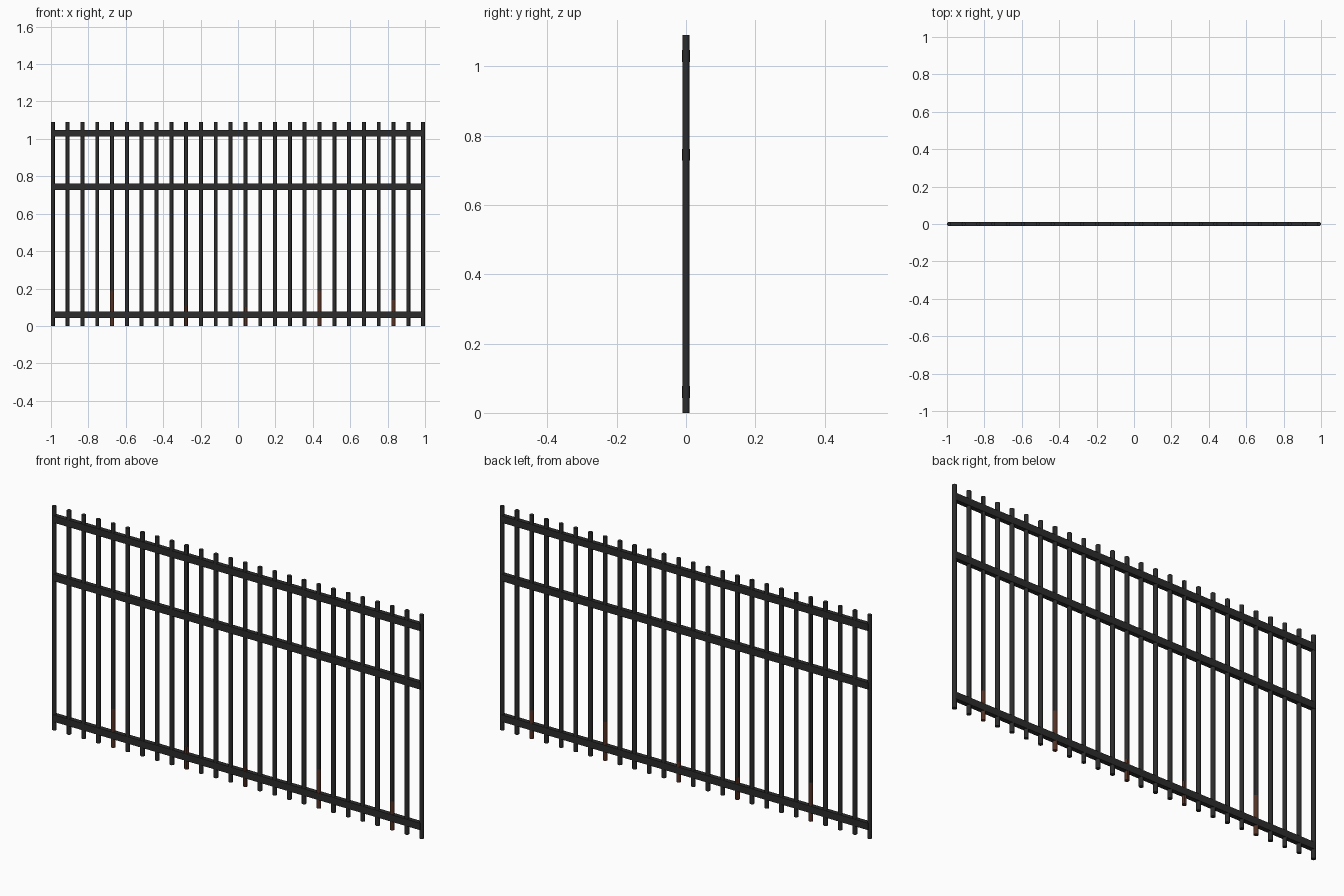
import bpy

if "Cube" in bpy.data.objects:
    bpy.data.objects.remove(bpy.data.objects["Cube"])

HEIGHT = 1.09
RADIUS = 0.0105
BARS = 26
SPAN = 0.99


def make_material(name, rgb):
    mat = bpy.data.materials.new(name)
    mat.use_nodes = True
    mat.diffuse_color = (*rgb, 1)
    mat.node_tree.nodes["Principled BSDF"].inputs["Base Color"].default_value = (*rgb, 1)
    return mat


iron = make_material("dark_iron", (0.025, 0.025, 0.026))
rust = make_material("rust_brown", (0.09, 0.032, 0.018))


def add_bar(name, x, bottom, top, mat):
    bpy.ops.mesh.primitive_cylinder_add(
        vertices=12, radius=RADIUS, depth=top - bottom,
        location=(x, 0, (bottom + top) / 2))
    bar = bpy.context.object
    bar.name = name
    bar.data.materials.append(mat)
    bpy.ops.object.shade_smooth_by_angle()


# Upright bars, a few with a rusted foot
rusted = {4: 0.19, 9: 0.11, 13: 0.10, 18: 0.19, 23: 0.14}
for i in range(BARS):
    x = -SPAN + 2 * SPAN * i / (BARS - 1)
    foot = rusted.get(i, 0)
    add_bar(f"upright_bar_{i + 1}", x, foot, HEIGHT, iron)
    if foot:
        add_bar(f"rusted_foot_{i + 1}", x, 0, foot, rust)

# Horizontal rails
for name, z in (("bottom_rail", 0.06), ("middle_rail", 0.745), ("top_rail", 1.03)):
    bpy.ops.mesh.primitive_cube_add(size=1, location=(0, 0, z))
    rail = bpy.context.object
    rail.name = name
    rail.scale = (2 * SPAN, 0.022, 0.034)
    rail.data.materials.append(iron)
